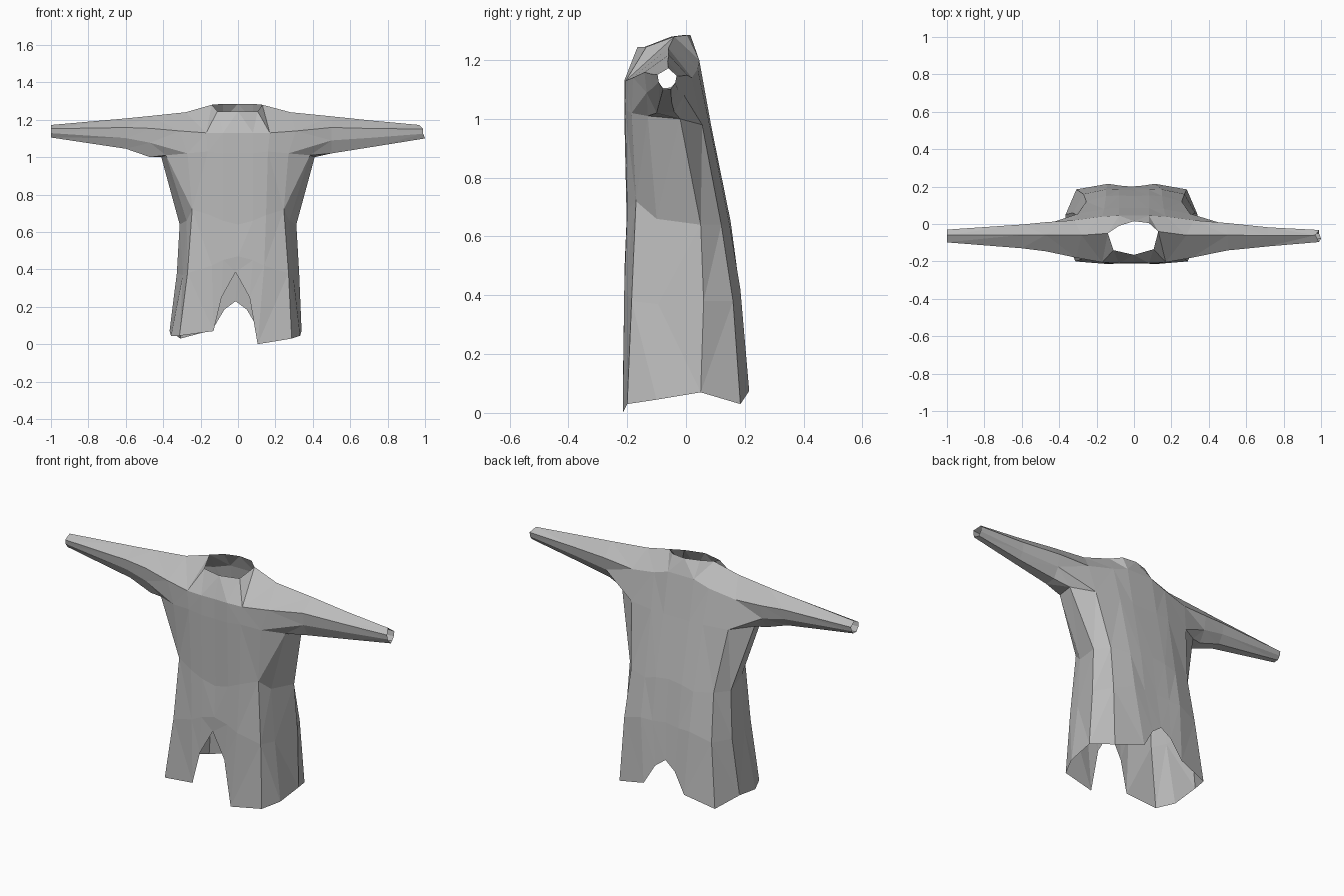
import bpy, bmesh

if "Cube" in bpy.data.objects:
    bpy.data.objects.remove(bpy.data.objects["Cube"])

cloth = bpy.data.materials.new("grey cloth")
cloth.diffuse_color = (0.5, 0.5, 0.5, 1)
cloth.use_nodes = True
cloth.node_tree.nodes["Principled BSDF"].inputs["Base Color"].default_value = cloth.diffuse_color
bm = bmesh.new()


def bridge(a, b, closed=True):
    n = len(a)
    for i in range(n if closed else n - 1):
        j = (i + 1) % n
        bm.faces.new((a[i], a[j], b[j], b[i]))


def verts(points):
    return [bm.verts.new(p) for p in points]


def mirrored(half, shift=0.0):
    """Half row from the centre out to the corner, made into a 7 point row from -x to +x."""
    return [(-x + shift, y, z) for x, y, z in half[:0:-1]] + [(x + shift, y, z) for x, y, z in half]


def ring(front, side, back, shift=0.0):
    """Closed ring: front left to right, right side, back right to left, left side."""
    left = [(-x + shift, y, z) for x, y, z in side[::-1]]
    right = [(x + shift, y, z) for x, y, z in side]
    return verts(mirrored(front, shift) + right + mirrored(back, shift)[::-1] + left)


# Torso rings, each as front half, side pair, back half; the hem has a tall front and a low back notch
hem = ring([(0, -.205, .385), (.075, -.21, .25), (.118, -.215, .05), (.30, -.20, .03)],
           [(.345, -.10, .045), (.353, .05, .07)],
           [(0, .20, .23), (.06, .205, .185), (.125, .215, .075), (.295, .185, .03)], -.013)
hip = ring([(0, -.21, .47), (.08, -.21, .45), (.14, -.21, .42), (.27, -.185, .38)],
           [(.295, -.095, .37), (.327, .06, .38)],
           [(0, .18, .43), (.08, .183, .42), (.15, .185, .42), (.27, .16, .38)])
waist = ring([(0, -.20, .64), (.08, -.202, .66), (.15, -.20, .69), (.245, -.17, .72)],
             [(.275, -.10, .66), (.312, .05, .64)],
             [(0, .15, .66), (.08, .152, .65), (.15, .15, .63), (.255, .12, .64)])
chest = ring([(0, -.208, 1.02), (.08, -.21, 1.02), (.16, -.207, 1.03), (.27, -.185, 1.02)],
             [(.385, -.13, 1.01), (.41, -.02, 1.0)],
             [(0, .085, .98), (.08, .085, .98), (.16, .08, .98), (.30, .055, .98)])
bridge(hem, hip)
bridge(hip, waist)
bridge(waist, chest)

# Front and back yoke, meeting at the shoulders around the neck hole
front_yoke = verts(mirrored([(0, -.208, 1.13), (.08, -.21, 1.13), (.17, -.205, 1.13), (.31, -.18, 1.14)]))
back_yoke = verts(mirrored([(0, .045, 1.20), (.08, .045, 1.20), (.17, .04, 1.17), (.32, .02, 1.14)]))
shoulder_l, neck_l, neck_r, shoulder_r = verts(
    [(-.28, -.06, 1.24), (-.14, -.05, 1.28), (.13, -.04, 1.28), (.28, -.06, 1.24)])
neck_front = verts([(-.11, -.14, 1.245), (0, -.165, 1.245), (.105, -.135, 1.245)])
neck_back = verts([(-.08, -.01, 1.285), (0, .015, 1.285), (.08, .005, 1.285)])
chest_front, chest_back = chest[:7], chest[9:16][::-1]
bridge(chest_front, front_yoke, False)
bridge(front_yoke, [shoulder_l, neck_l] + neck_front + [neck_r, shoulder_r], False)
bridge(chest_back, back_yoke, False)
bridge(back_yoke, [shoulder_l, neck_l] + neck_back + [neck_r, shoulder_r], False)

# Sleeves: seven sided tubes, open at the cuffs; section as (depth, height) factors
section = [(-.85, .35), (-.4, 0), (.4, .02), (.85, .3), (1, .65), (.15, 1), (-.95, .7)]
armholes = {
    1: [chest[6], chest[7], chest[8], chest[9], back_yoke[6], shoulder_r, front_yoke[6]],
    -1: [chest[0], chest[17], chest[16], chest[15], back_yoke[0], shoulder_l, front_yoke[0]]}
# stations as x, middle y, half depth, bottom z, top z
stations = {
    1: [(.50, -.07, .075, 1.02, 1.218), (.72, -.07, .052, 1.055, 1.195), (.99, -.065, .033, 1.10, 1.172)],
    -1: [(.47, -.07, .08, 1.0, 1.22), (.60, -.068, .065, 1.045, 1.207), (1.0, -.065, .035, 1.105, 1.172)]}
for s in (1, -1):
    previous = armholes[s]
    for x, y, d, lo, hi in stations[s]:
        current = verts([(s * x, y + d * u, lo + (hi - lo) * v) for u, v in section])
        bridge(previous, current)
        previous = current
    if s == 1:  # ragged cuff corner
        previous[1].co.x += .01
        previous[5].co.x -= .02

# One longer front hem corner touches the ground
hem[5].co.z = 0
hem[1].co.z = .07
hem[0].co.z = .045

bmesh.ops.recalc_face_normals(bm, faces=bm.faces[:])
bmesh.ops.triangulate(bm, faces=bm.faces[:])
mesh = bpy.data.meshes.new("tunic")
bm.to_mesh(mesh)
bm.free()
mesh.materials.append(cloth)
tunic = bpy.data.objects.new("tunic", mesh)
bpy.context.collection.objects.link(tunic)
